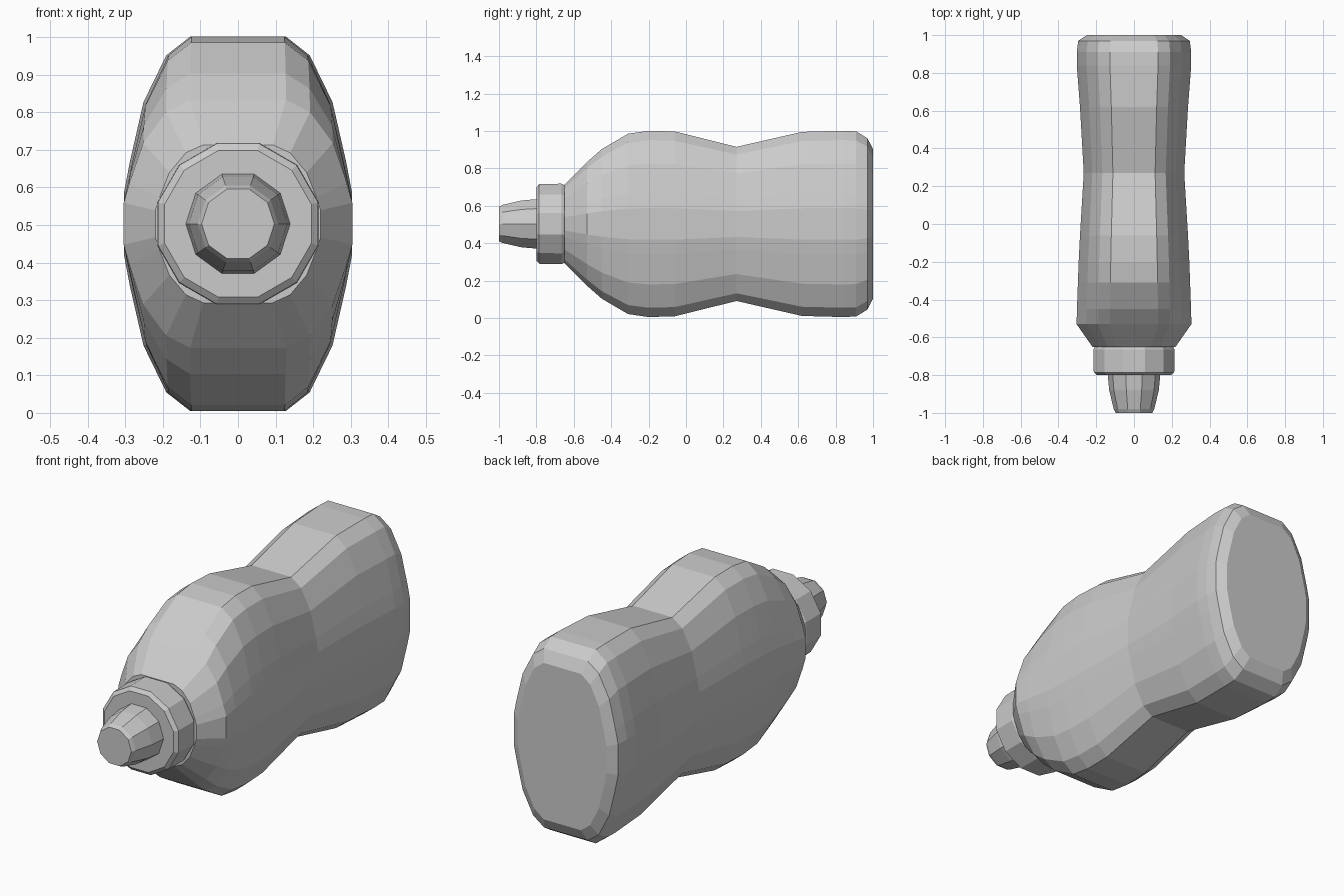
import bpy, bmesh, math

if "Cube" in bpy.data.objects:
    bpy.data.objects.remove(bpy.data.objects["Cube"])

CENTRE_Z = 0.503

def loft(name, shape, rings):
    """Skin a unit outline through rings of (y, half width, half height)."""
    bm = bmesh.new()
    loops = [[bm.verts.new((x * hx, y, CENTRE_Z + z * hz)) for x, z in shape]
             for y, hx, hz in rings]
    n = len(shape)
    for a, b in zip(loops, loops[1:]):
        for i in range(n):
            j = (i + 1) % n
            bm.faces.new((a[i], a[j], b[j], b[i]))
    bm.faces.new(loops[0])
    bm.faces.new(loops[-1])
    bmesh.ops.recalc_face_normals(bm, faces=bm.faces)
    mesh = bpy.data.meshes.new(name)
    bm.to_mesh(mesh)
    bm.free()
    obj = bpy.data.objects.new(name, mesh)
    bpy.context.collection.objects.link(obj)
    return obj

def polygon(n):
    """Regular outline with a flat side at the top, fitted to unit half height."""
    r = 1 / math.cos(math.pi / n)
    return [(r * math.sin((i + 0.5) * math.tau / n),
             r * math.cos((i + 0.5) * math.tau / n)) for i in range(n)]

# Faceted oval outline, one quarter mirrored to all four
quarter = [(1, 0.17), (0.95, 0.33), (0.83, 0.65), (0.63, 0.9), (0.42, 1)]
half = quarter + [(-x, z) for x, z in reversed(quarter)]
oval = half + [(-x, -z) for x, z in half]

# Bottle body: shoulder, pinched waist, rounded base
loft("bottle_body", oval, [
    (-0.65, 0.220, 0.210),
    (-0.53, 0.304, 0.330),
    (-0.45, 0.302, 0.400),
    (-0.31, 0.297, 0.482),
    (-0.20, 0.293, 0.498),
    (-0.06, 0.286, 0.494),
    (0.27, 0.266, 0.412),
    (0.62, 0.286, 0.492),
    (0.84, 0.303, 0.498),
    (0.91, 0.303, 0.495),
    (0.97, 0.295, 0.458),
    (1.00, 0.250, 0.400)])

# Screw collar with softened rims
loft("collar", polygon(12), [(y, r, r) for y, r in (
    (-0.80, 0.195), (-0.785, 0.213), (-0.665, 0.215), (-0.645, 0.205))])

# Tapered nozzle
loft("nozzle", polygon(10), [(y, r, r) for y, r in (
    (-0.79, 0.133), (-0.88, 0.125), (-0.98, 0.102), (-1.00, 0.092))])
